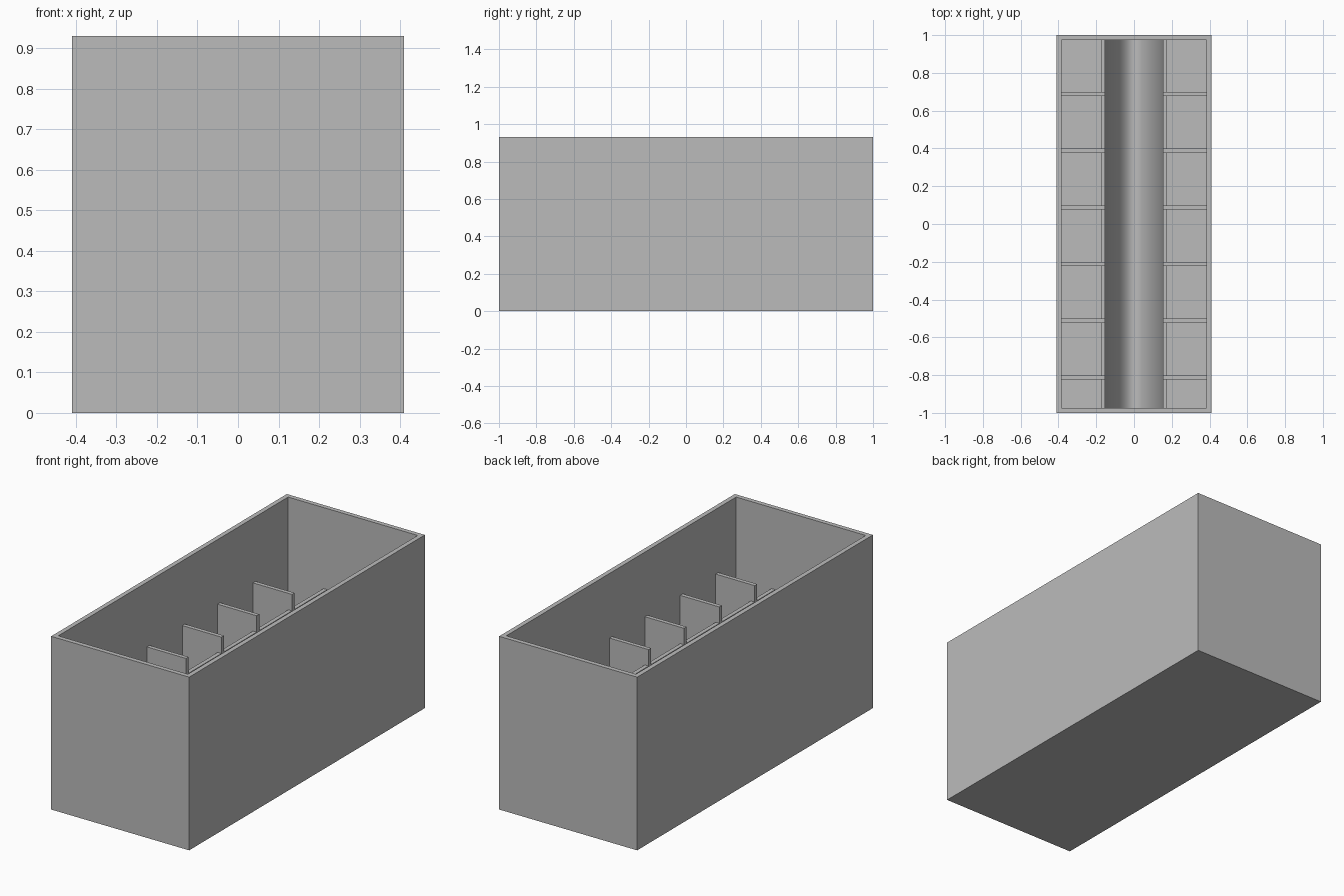
import bpy, bmesh
from math import sin, cos, pi

if "Cube" in bpy.data.objects:
    bpy.data.objects.remove(bpy.data.objects["Cube"], do_unlink=True)

HALF_X, HALF_Y, HEIGHT, WALL = 0.41, 1.0, 0.93, 0.025
RIM_Z, DIVIDER_Z = 0.495, 0.583
TROUGH_IN, TROUGH_OUT = 0.153, 0.175

grey = bpy.data.materials.new("plain grey")
grey.use_nodes = True
grey.diffuse_color = (0.5, 0.5, 0.5, 1)
grey.node_tree.nodes["Principled BSDF"].inputs["Base Color"].default_value = (0.5, 0.5, 0.5, 1)


def finish(name, bm):
    bmesh.ops.recalc_face_normals(bm, faces=bm.faces[:])
    mesh = bpy.data.meshes.new(name)
    bm.to_mesh(mesh)
    bm.free()
    mesh.materials.append(grey)
    obj = bpy.data.objects.new(name, mesh)
    bpy.context.collection.objects.link(obj)
    return obj


def prism(name, profile, y0, y1):
    """Extrude an x-z profile along y."""
    bm = bmesh.new()
    face = bm.faces.new([bm.verts.new((x, y0, z)) for x, z in profile])
    new = bmesh.ops.extrude_face_region(bm, geom=[face])["geom"]
    verts = [v for v in new if isinstance(v, bmesh.types.BMVert)]
    bmesh.ops.translate(bm, verts=verts, vec=(0, y1 - y0, 0))
    return finish(name, bm)


def arc(half_width, depth, start, end, steps):
    """Lower part of an ellipse hanging from the trough rim."""
    angles = [start + (end - start) * i / steps for i in range(steps + 1)]
    return [(half_width * cos(a), RIM_Z - depth * sin(a)) for a in angles]


# Open box: sink an inset floor into a block
bm = bmesh.new()
bmesh.ops.create_cube(bm, size=1)
for v in bm.verts:
    v.co = (v.co.x * 2 * HALF_X, v.co.y * 2 * HALF_Y, (v.co.z + 0.5) * HEIGHT)
bm.normal_update()
top = max(bm.faces, key=lambda f: f.calc_center_median().z)
bmesh.ops.inset_region(bm, faces=[top], thickness=WALL, use_even_offset=True)
new = bmesh.ops.extrude_face_region(bm, geom=[top])["geom"]
bmesh.ops.translate(bm, vec=(0, 0, WALL - HEIGHT),
                    verts=[v for v in new if isinstance(v, bmesh.types.BMVert)])
if top.is_valid:
    bmesh.ops.delete(bm, geom=[top], context="FACES_ONLY")
finish("outer_box", bm)

# Long rounded central trough
inner = arc(TROUGH_IN, RIM_Z - WALL - 0.02, 0, pi, 48)
outer = arc(TROUGH_OUT, RIM_Z - WALL, pi, 0, 48)
trough = prism("central_trough", inner + outer, WALL - HALF_Y, HALF_Y - WALL)
bpy.context.view_layer.objects.active = trough
trough.select_set(True)
bpy.ops.object.shade_smooth_by_angle(angle=0.5)

# Dividers on both sides, fitted against the trough wall
middle = (TROUGH_IN + TROUGH_OUT) / 2
side_x = HALF_X - WALL
profile = [(side_x, WALL), (side_x, DIVIDER_Z), (TROUGH_IN, DIVIDER_Z), (TROUGH_IN, RIM_Z)]
profile += arc(middle, RIM_Z - WALL - 0.01, 0, pi / 2, 16) + [(0, WALL)]
for side, label in ((1, "left"), (-1, "right")):
    for i in range(6):
        y = 0.688 - 0.3 * i
        prism(f"{label}_divider_{i + 1}", [(side * x, z) for x, z in profile],
              y - 0.011, y + 0.011)
